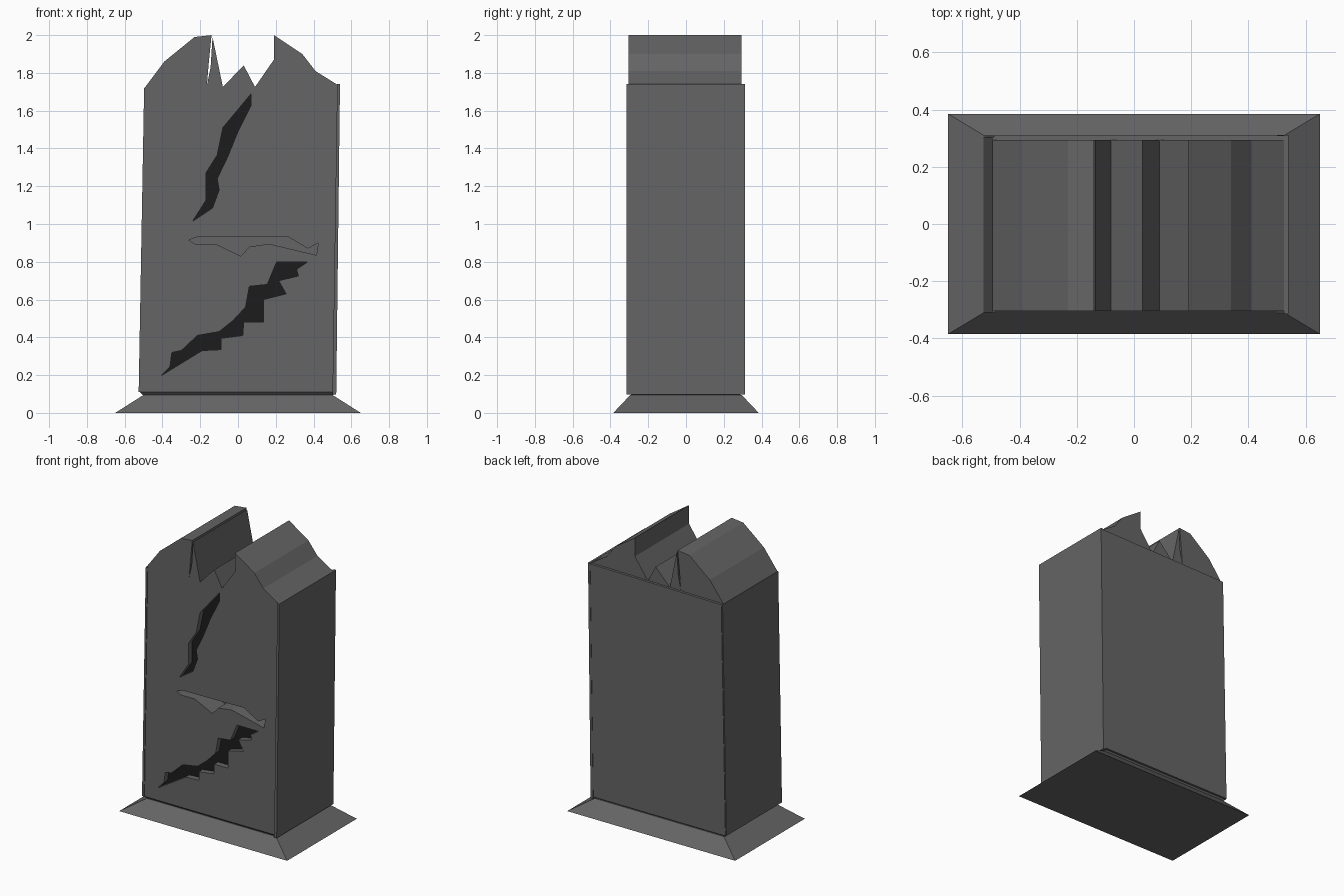
import bpy, bmesh

if "Cube" in bpy.data.objects:
    bpy.data.objects.remove(bpy.data.objects["Cube"])

def material(name, v):
    m = bpy.data.materials.new(name)
    m.diffuse_color = (v, v, v, 1)
    m.use_nodes = True
    m.node_tree.nodes["Principled BSDF"].inputs["Base Color"].default_value = m.diffuse_color
    return m

STONE = material("grey stone", 0.13)
DARK = material("dark crack", 0.012)

def finish(name, bm, mats=(STONE,)):
    bmesh.ops.recalc_face_normals(bm, faces=bm.faces)
    me = bpy.data.meshes.new(name)
    bm.to_mesh(me)
    bm.free()
    for m in mats:
        me.materials.append(m)
    ob = bpy.data.objects.new(name, me)
    bpy.context.collection.objects.link(ob)
    return ob

def extrude_profile(name, pts, y0, y1, mats=(STONE,)):
    """Closed x-z outline extruded along y."""
    bm = bmesh.new()
    a = [bm.verts.new((x, y0, z)) for x, z in pts]
    b = [bm.verts.new((x, y1, z)) for x, z in pts]
    bm.faces.new(a)
    bm.faces.new(b[::-1])
    for i in range(len(pts)):
        j = (i + 1) % len(pts)
        bm.faces.new((a[i], b[i], b[j], a[j]))
    return finish(name, bm, mats)

def frustum(name, low, high):
    """Box between two rectangles given as (x0, x1, y0, y1, z)."""
    bm = bmesh.new()
    rings = [[bm.verts.new((x, y, z)) for x, y in ((x0, y0), (x1, y0), (x1, y1), (x0, y1))]
             for x0, x1, y0, y1, z in (low, high)]
    a, b = rings
    bm.faces.new(a[::-1])
    bm.faces.new(b)
    for i in range(4):
        j = (i + 1) % 4
        bm.faces.new((a[i], a[j], b[j], b[i]))
    return finish(name, bm)

# Sloping plinth and the narrow neck under the slab
frustum("plinth", (-0.65, 0.65, -0.385, 0.385, 0), (-0.50, 0.50, -0.295, 0.295, 0.095))
frustum("neck", (-0.50, 0.50, -0.285, 0.285, 0.09), (-0.52, 0.515, -0.305, 0.295, 0.11))

# Main slab with its broken top
outline = [(-0.525, 0.11), (0.515, 0.11), (0.53, 1.735), (0.41, 1.81), (0.34, 1.90),
           (0.19, 2.0), (0.19, 1.87), (0.09, 1.725), (0.03, 1.84), (-0.08, 1.725),
           (-0.135, 1.99), (-0.145, 1.83), (-0.165, 1.73), (-0.155, 1.85), (-0.14, 2.0),
           (-0.23, 1.99), (-0.39, 1.86), (-0.495, 1.72)]
slab = extrude_profile("slab", outline, -0.305, 0.293, (STONE, DARK))

# Thin facing plates on the back and sides
extrude_profile("back_plate", [(-0.522, 0.11), (0.515, 0.11), (0.53, 1.735), (-0.49, 1.72)], 0.292, 0.31)
extrude_profile("right_plate", [(0.50, 0.097), (0.52, 0.097), (0.54, 1.74), (0.525, 1.74)], -0.315, 0.312)
extrude_profile("left_plate", [(-0.526, 0.11), (-0.51, 0.11), (-0.485, 1.72), (-0.497, 1.72)], -0.31, 0.305)

# Cracks and chipped hollow cut into the front
upper = [(0.07, 1.69), (0.07, 1.63), (0, 1.49), (-0.055, 1.355), (-0.11, 1.24), (-0.10, 1.18),
         (-0.135, 1.085), (-0.24, 1.015), (-0.17, 1.125), (-0.17, 1.27), (-0.11, 1.365), (-0.08, 1.51)]
chip = [(-0.26, 0.915), (-0.22, 0.93), (0.26, 0.935), (0.37, 0.87), (0.425, 0.90), (0.415, 0.835),
        (0.165, 0.895), (0.06, 0.88), (0.015, 0.83), (-0.12, 0.895), (-0.23, 0.895)]
lower = [(-0.41, 0.195), (-0.36, 0.245), (-0.35, 0.32), (-0.30, 0.33), (-0.215, 0.41), (-0.10, 0.43),
         (-0.025, 0.49), (0.04, 0.56), (0.06, 0.67), (0.155, 0.68), (0.205, 0.80), (0.37, 0.80),
         (0.31, 0.76), (0.32, 0.725), (0.215, 0.70), (0.255, 0.63), (0.135, 0.60), (0.135, 0.48),
         (0.03, 0.48), (0.025, 0.41), (-0.09, 0.395), (-0.09, 0.335), (-0.19, 0.33)]
FLOOR = -0.265
cutters = []
for name, pts, depth in (("upper_crack", upper, FLOOR), ("chip", chip, -0.15), ("lower_crack", lower, FLOOR)):
    c = extrude_profile(name + "_cutter", pts, -0.4, depth)
    c.hide_render = True
    cutters.append(c)
    mod = slab.modifiers.new(name, 'BOOLEAN')
    mod.operation = 'DIFFERENCE'
    mod.solver = 'EXACT'
    mod.object = c
deps = bpy.context.evaluated_depsgraph_get()
slab.data = bpy.data.meshes.new_from_object(slab.evaluated_get(deps))
slab.modifiers.clear()
for c in cutters:
    bpy.data.objects.remove(c)

# Crack floors are dark
for p in slab.data.polygons:
    p.material_index = int(abs(p.center.y - FLOOR) < 0.002 and abs(p.normal.y) > 0.9)
